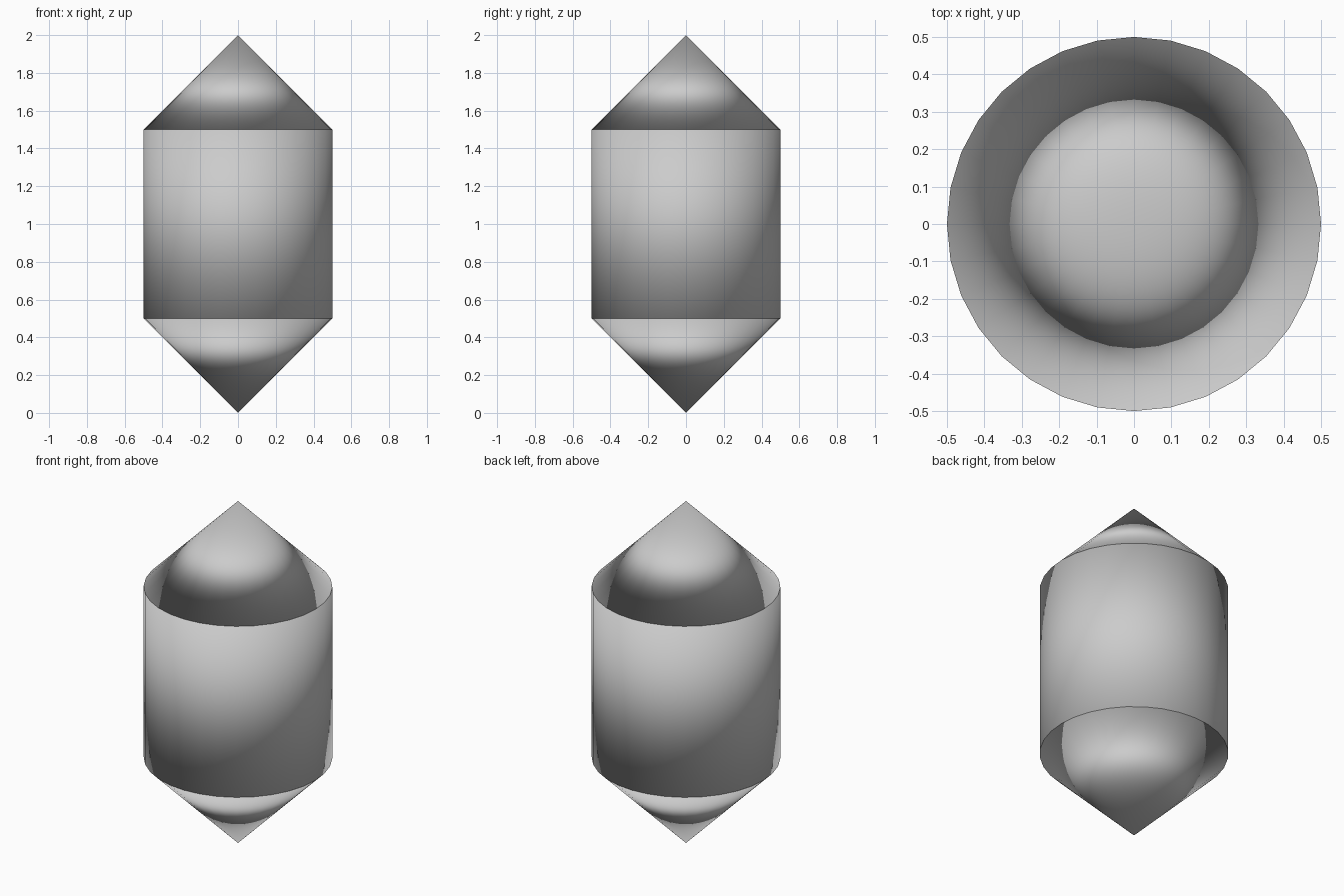
import bpy
from math import pi

if "Cube" in bpy.data.objects:
    bpy.data.objects.remove(bpy.data.objects["Cube"])


def finish(name, scale):
    """Name, scale and smooth the newly added primitive."""
    ob = bpy.context.object
    ob.name = name
    ob.scale = scale
    bpy.ops.object.shade_smooth()


# Straight round body
bpy.ops.mesh.primitive_cylinder_add(vertices=32, radius=1, depth=2, location=(0, 0, 1))
finish("body", (0.5, 0.5, 0.5))

# Pointed ends, the lower one turned upside down
for name, z, turn in (("top_point", 1.75, 0), ("bottom_point", 0.25, pi)):
    bpy.ops.mesh.primitive_cone_add(vertices=32, radius1=1, radius2=0, depth=2,
                                    location=(0, 0, z), rotation=(turn, 0, 0))
    finish(name, (0.5, 0.5, 0.25))
